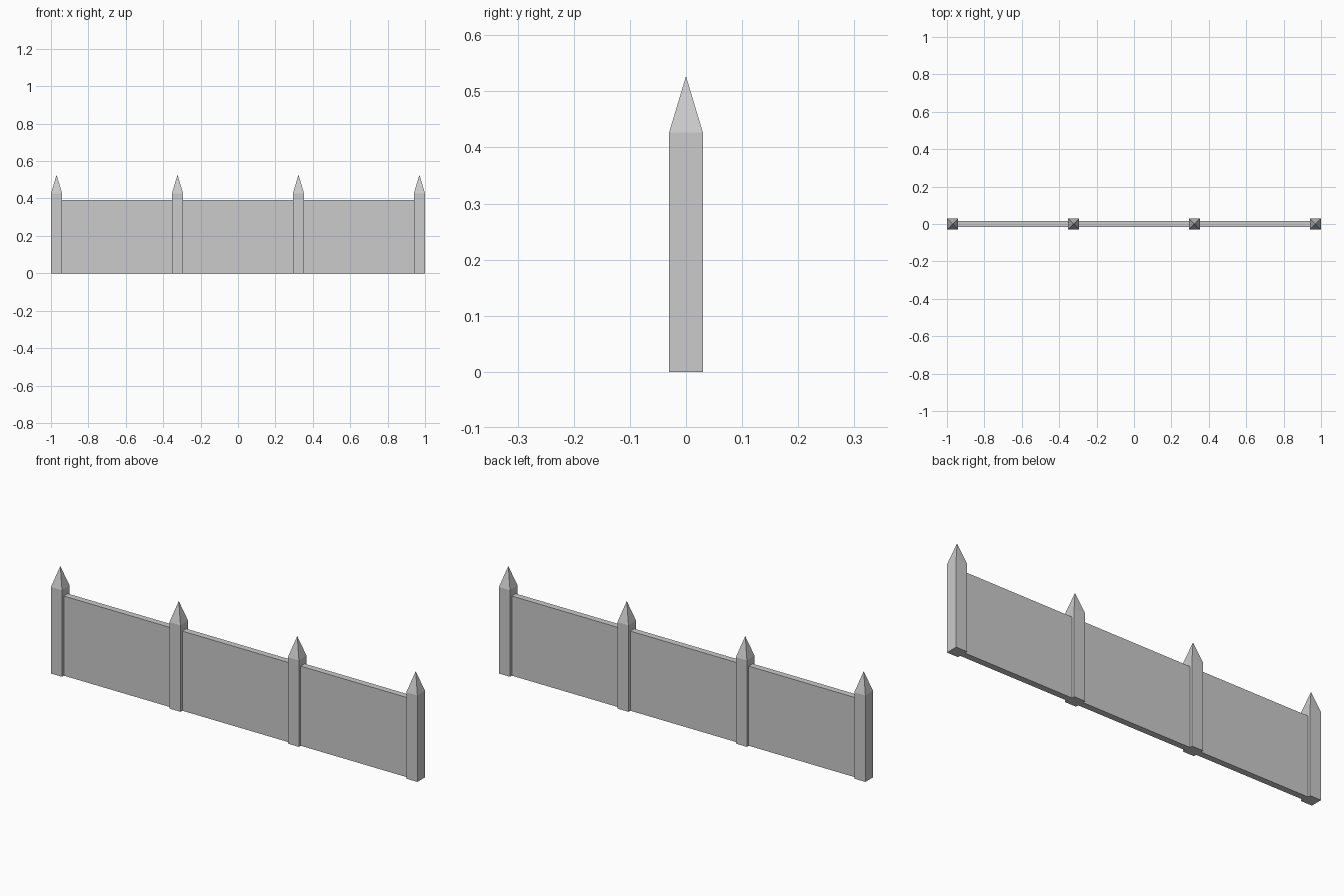
import bpy, bmesh

if "Cube" in bpy.data.objects:
    bpy.data.objects.remove(bpy.data.objects["Cube"])

POST_W = 0.06
SHOULDER, TIP = 0.427, 0.527
PANEL_H, PANEL_T = 0.393, 0.031
END_X = 0.97
XS = [-END_X + i * 2 * END_X / 3 for i in range(4)]


def box(name, sx, sy, sz, x, tip=None):
    bm = bmesh.new()
    bmesh.ops.create_cube(bm, size=1)
    for v in bm.verts:
        v.co = (v.co.x * sx, v.co.y * sy, (v.co.z + 0.5) * sz)
    # Optional pyramid point on the top face
    if tip:
        bm.normal_update()
        top = max(bm.faces, key=lambda f: f.calc_center_median().z)
        apex = bmesh.ops.poke(bm, faces=[top])["verts"][0]
        apex.co.z = tip
    bmesh.ops.recalc_face_normals(bm, faces=bm.faces)
    me = bpy.data.meshes.new(name)
    bm.to_mesh(me)
    bm.free()
    ob = bpy.data.objects.new(name, me)
    ob.location.x = x
    bpy.context.collection.objects.link(ob)
    return ob


# Pointed square posts
for i, x in enumerate(XS):
    box(f"fence_post_{i + 1}", POST_W, POST_W, SHOULDER, x, TIP)

# Flat panels between neighbouring posts
for i, (a, b) in enumerate(zip(XS, XS[1:])):
    box(f"fence_panel_{i + 1}", b - a - POST_W, PANEL_T, PANEL_H, (a + b) / 2)
